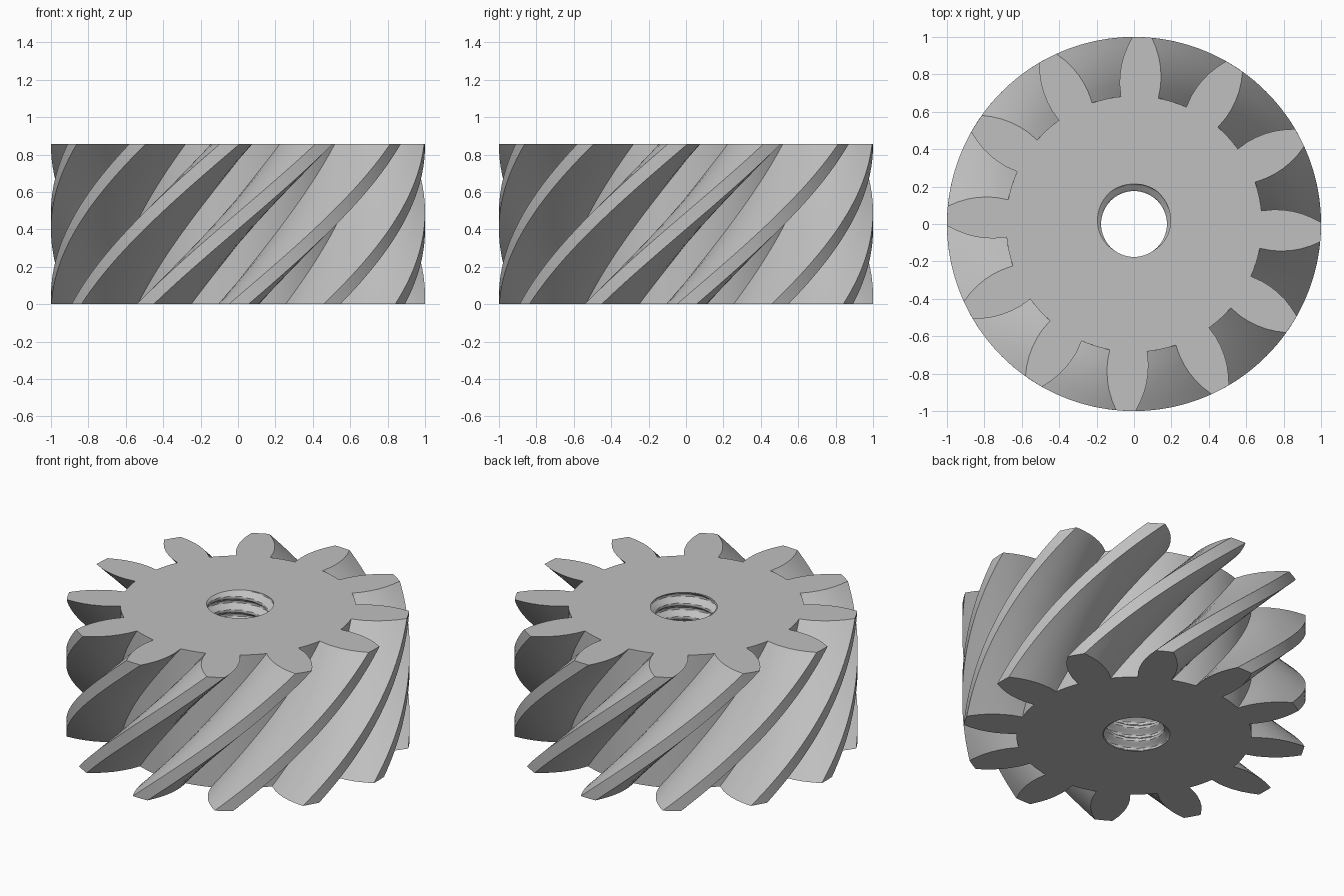
import bpy, bmesh, math

cube = bpy.data.objects.get("Cube")
if cube:
    bpy.data.objects.remove(cube, do_unlink=True)

HEIGHT = 0.857
TEETH = 12
TWIST = math.radians(57.3)      # total helix turn, counter-clockwise upward
PHASE = math.radians(-2.5)      # tooth centre at the top face
SLICES = 32
# Tooth flank: radius, half angle in degrees
FLANK = [(0.685, 8.4), (0.75, 8.4), (0.8, 7.9), (0.85, 7.1),
         (0.9, 6.0), (0.95, 4.6), (1.0, 3.0)]
BORE_MINOR, BORE_MAJOR = 0.176, 0.214
TURNS, ROWS_PER_TURN, BORE_SEGMENTS = 10, 16, 64


def gear_outline():
    """Polar points of the whole toothed outline."""
    points = []
    for tooth in range(TEETH):
        centre = PHASE + tooth * math.tau / TEETH
        for r, half in FLANK:
            points.append((r, centre - math.radians(half)))
        points.append((1.0, centre))
        for r, half in reversed(FLANK):
            points.append((r, centre + math.radians(half)))
        # Arc of the root floor up to the next tooth
        end = FLANK[0][1]
        gap = 360 / TEETH - 2 * end
        for step in (1, 2, 3):
            points.append((FLANK[0][0], centre + math.radians(end + gap * step / 4)))
    return points


def bore_radius(angle, z):
    """Trapezoid screw thread with a groove opening at the back of the top."""
    turn = (angle - math.pi / 2) / math.tau - (z - HEIGHT) * TURNS / HEIGHT
    distance = abs(turn - round(turn)) * 2
    depth = min(1, max(0, (0.8 - distance) / 0.62))
    return BORE_MINOR + (BORE_MAJOR - BORE_MINOR) * depth


def add_ring(bm, polar, z):
    return [bm.verts.new((r * math.cos(a), r * math.sin(a), z)) for r, a in polar]


def skin(bm, rings):
    for low, high in zip(rings, rings[1:]):
        count = len(low)
        for i in range(count):
            j = (i + 1) % count
            bm.faces.new((low[i], low[j], high[j], high[i]))


def loop_edges(bm, ring):
    return [bm.edges.get((v, ring[i - 1])) for i, v in enumerate(ring)]


bm = bmesh.new()

# Helical teeth
outline = gear_outline()
outer = []
for s in range(SLICES + 1):
    t = s / SLICES
    turn = TWIST * (t - 1)
    outer.append(add_ring(bm, [(r, a + turn) for r, a in outline], HEIGHT * t))
skin(bm, outer)

# Threaded bore
angles = [math.tau * i / BORE_SEGMENTS for i in range(BORE_SEGMENTS)]
rows = TURNS * ROWS_PER_TURN
inner = []
for s in range(rows + 1):
    z = HEIGHT * s / rows
    inner.append(add_ring(bm, [(bore_radius(a, z), a) for a in angles], z))
skin(bm, inner)

# Flat end faces
for end in (0, -1):
    edges = loop_edges(bm, outer[end]) + loop_edges(bm, inner[end])
    bmesh.ops.triangle_fill(bm, use_beauty=True, edges=edges)

bmesh.ops.recalc_face_normals(bm, faces=bm.faces[:])
mesh = bpy.data.meshes.new("helical_gear")
bm.to_mesh(mesh)
bm.free()

gear = bpy.data.objects.new("helical_gear", mesh)
bpy.context.collection.objects.link(gear)

# Plain grey metal
grey = bpy.data.materials.new("plain_grey")
grey.use_nodes = True
colour = (0.53, 0.53, 0.53, 1)
grey.diffuse_color = colour
grey.node_tree.nodes["Principled BSDF"].inputs["Base Color"].default_value = colour
mesh.materials.append(grey)

bpy.ops.object.select_all(action="DESELECT")
gear.select_set(True)
bpy.context.view_layer.objects.active = gear
bpy.ops.object.shade_smooth_by_angle(angle=math.radians(30))
